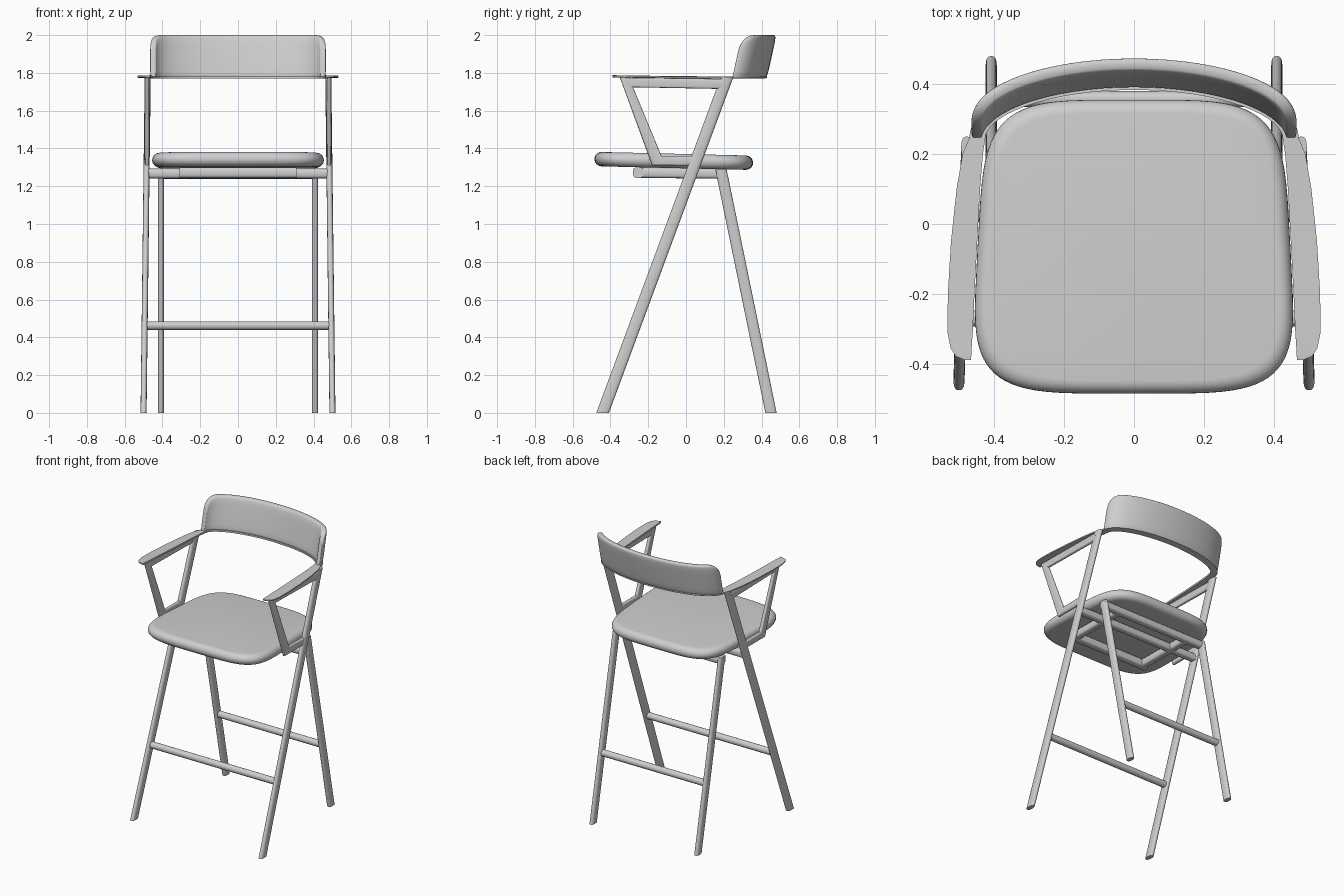
import bpy, bmesh, math
from mathutils import Vector

cube = bpy.data.objects.get("Cube")
if cube:
    bpy.data.objects.remove(cube, do_unlink=True)

grey = bpy.data.materials.new("light grey")
grey.use_nodes = True
COLOUR = (0.62, 0.62, 0.62, 1)
grey.diffuse_color = COLOUR
grey.node_tree.nodes["Principled BSDF"].inputs["Base Color"].default_value = COLOUR


def spow(value, power):
    return math.copysign(abs(value) ** power, value)


def loft(name, rings, angle=40):
    """Skin a list of equal point rings and cap both ends."""
    bm = bmesh.new()
    loops = [[bm.verts.new(p) for p in ring] for ring in rings]
    count = len(loops[0])
    for a, b in zip(loops, loops[1:]):
        for i in range(count):
            j = (i + 1) % count
            bm.faces.new((a[i], a[j], b[j], b[i]))
    bm.faces.new(loops[0][::-1])
    bm.faces.new(loops[-1])
    bmesh.ops.recalc_face_normals(bm, faces=bm.faces[:])
    mesh = bpy.data.meshes.new(name)
    bm.to_mesh(mesh)
    bm.free()
    mesh.materials.append(grey)
    obj = bpy.data.objects.new(name, mesh)
    bpy.context.collection.objects.link(obj)
    bpy.ops.object.select_all(action='DESELECT')
    obj.select_set(True)
    bpy.context.view_layer.objects.active = obj
    bpy.ops.object.shade_smooth_by_angle(angle=math.radians(angle))
    return obj


def strut(name, pairs, width, power=0.75, sides=20):
    """Bar through pairs of opposite edge points, with a rounded section."""
    rings = []
    for a, b in pairs:
        a, b, w = Vector(a), Vector(b), Vector(width)
        mid, half = (a + b) / 2, (a - b) / 2
        turns = [2 * math.pi * i / sides for i in range(sides)]
        rings.append([mid + half * spow(math.cos(t), power) + w * spow(math.sin(t), power)
                      for t in turns])
    return loft(name, rings)


def crossbar(name, half_length, y, z, r, power):
    ends = [((x, y, z + r), (x, y, z - r)) for x in (-half_length, half_length)]
    return strut(name, ends, (0, r, 0), power)


# Seat: rounded outline, slightly narrower and lower at the back
def seat_ring(inset, dz, count=80):
    ring = []
    for i in range(count):
        a = 2 * math.pi * i / count
        y = (0.42 - inset) * spow(math.sin(a), 0.44)
        w = 0.447 - 0.054 * y - inset
        ring.append((w * spow(math.cos(a), 0.44), y - 0.065, 1.334 - 0.024 * y + dz))
    return ring


R = 0.038
edge = [math.pi * (i / 12 - 0.5) for i in range(13)]
loft("seat", [seat_ring(R * (1 - math.cos(t)), R * math.sin(t)) for t in edge])

# Legs and arm frames, one set per side
for side, s in (("left", 1), ("right", -1)):
    strut(side + "_front_leg",
          [((s * 0.5, -0.475, 0), (s * 0.5, -0.408, 0)),
           ((s * 0.478, 0.183, 1.775), (s * 0.478, 0.25, 1.775))], (0.016, 0, 0))
    strut(side + "_back_leg",
          [((s * 0.408, 0.42, 0), (s * 0.408, 0.48, 0)),
           ((s * 0.408, 0.155, 1.29), (s * 0.408, 0.215, 1.29))], (0.016, 0, 0))
    x = s * 0.482
    strut(side + "_arm_frame",
          [((x, 0.21, 1.768), (x, 0.19, 1.715)),
           ((x, -0.35, 1.775), (x, -0.28, 1.724)),
           ((x, -0.18, 1.31), (x, -0.13, 1.36)),
           ((x, 0.04, 1.31), (x, 0.06, 1.36))], (0.013, 0, 0), 0.6)

# Foot rails
crossbar("front_foot_rail", 0.49, -0.27, 0.462, 0.023, 1)
crossbar("back_foot_rail", 0.408, 0.357, 0.462, 0.023, 1)

# Frame under the seat
crossbar("front_leg_crossbar", 0.478, 0.03, 1.267, 0.026, 0.7)
crossbar("back_leg_crossbar", 0.42, 0.187, 1.265, 0.026, 0.7)
crossbar("seat_frame_front", 0.31, -0.253, 1.272, 0.028, 0.6)
for side, s in (("left", 1), ("right", -1)):
    x = s * 0.282
    strut(side + "_seat_frame_rail",
          [((x, -0.25, 1.3), (x, -0.25, 1.244)), ((x, 0.19, 1.292), (x, 0.19, 1.24))],
          (0.026, 0, 0), 0.6)


# Backrest: a leaning shell bent along a half ellipse
def bend(a, offset):
    p = Vector((0.449 * math.sin(a), 0.245 + 0.162 * math.cos(a), 0))
    n = Vector((math.sin(a) / 0.449, math.cos(a) / 0.162, 0)).normalized()
    return p + n * offset


rings = []
STEPS = 48
for i in range(STEPS + 1):
    u = -math.cos(math.pi * i / STEPS)
    a = u * math.pi / 2
    t = max(0, (abs(u) - 0.72) / 0.28)
    round_off = 1 - math.sqrt(1 - min(t, 1) ** 2)
    low, high = 1.773, 2.0 - 0.08 * round_off
    thick = 0.022 - 0.01 * round_off
    ring = []
    for k in range(32):
        c = 2 * math.pi * k / 32
        z = (low + high) / 2 + (high - low) / 2 * spow(math.sin(c), 0.4)
        p = bend(a, thick * spow(math.cos(c), 0.4))
        p.y += 0.05 * (z - low) / 0.227
        p.z = z
        ring.append(p)
    rings.append(ring)
loft("backrest", rings, 50)

# Armrests: one thin ribbon running from arm to arm under the backrest
arm = [(-0.388, 0.466, 0.485), (-0.378, 0.465, 0.509), (-0.355, 0.464, 0.524),
       (-0.31, 0.461, 0.533), (-0.2, 0.456, 0.532), (-0.05, 0.448, 0.523),
       (0.1, 0.44, 0.507), (0.2, 0.432, 0.49)]
left = [(Vector((i, y, 0)), Vector((o, y, 0))) for y, i, o in arm]
arc = [(bend(a, -0.024), bend(a, 0.022))
       for a in [math.pi * (0.5 - k / 32) for k in range(33)]]
flip = Vector((-1, 1, 1))
right = [(i * flip, o * flip) for i, o in reversed(left)]
rings = []
for inner, outer in left + arc + right:
    z = 1.776 - 0.012 * min(0, inner.y) / 0.388
    z = 1.776 + max(0, -inner.y) * 0.015
    rings.append([(p.x, p.y, z + d) for p, d in
                  ((inner, -0.006), (outer, -0.004), (outer, 0.004), (inner, 0.006))])
loft("armrest_ribbon", rings, 30)
